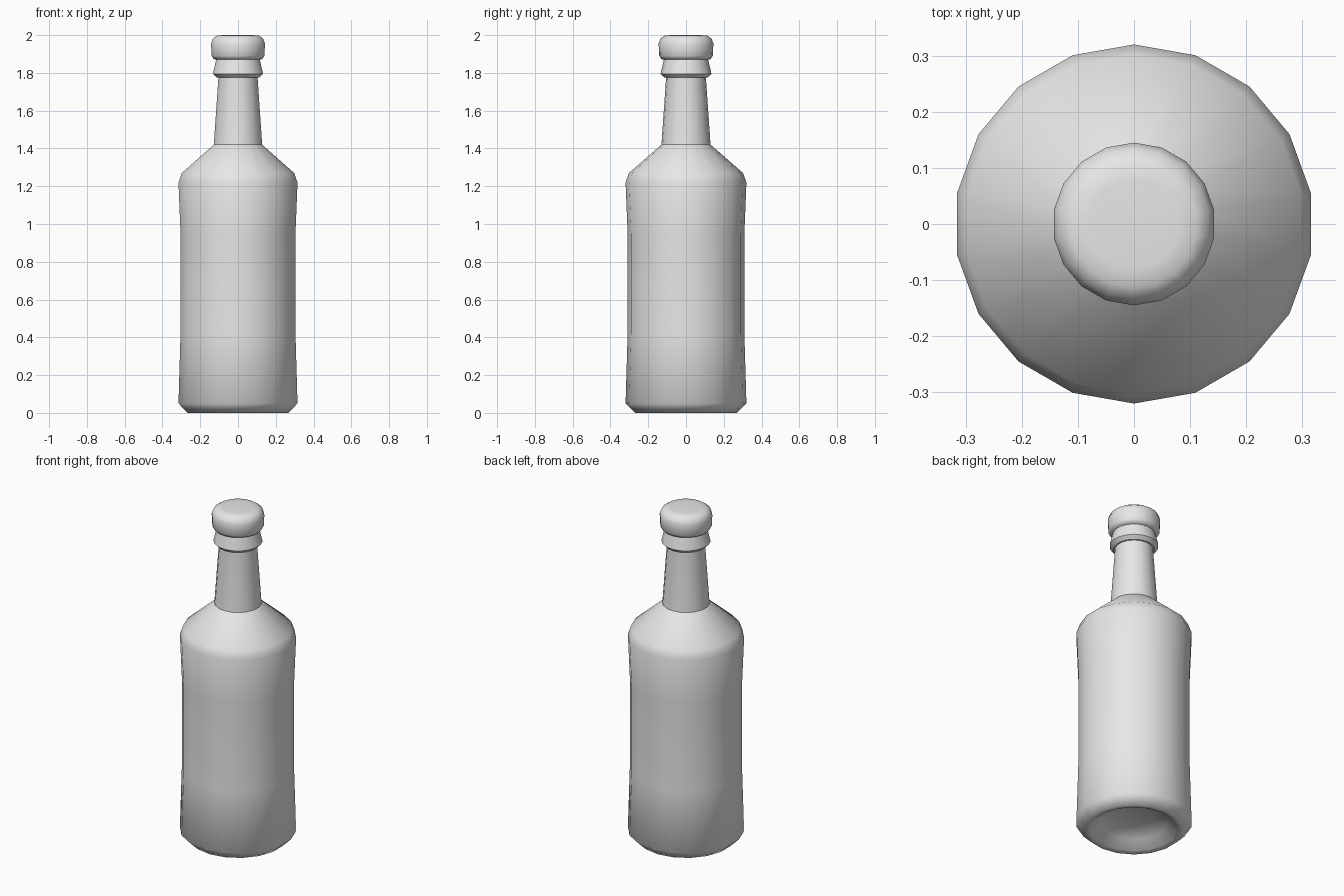
import bpy, bmesh
from math import sin, cos, tau, radians

SIDES = 18

old = bpy.data.objects.get("Cube")
if old:
    bpy.data.objects.remove(old, do_unlink=True)

grey = bpy.data.materials.new("light grey")
grey.use_nodes = True
grey.diffuse_color = (0.8, 0.8, 0.8, 1)
grey.node_tree.nodes["Principled BSDF"].inputs["Base Color"].default_value = (0.8, 0.8, 0.8, 1)


def lathe(name, profile, close_bottom=False, close_top=False, angle=60):
    """Revolve (radius, height) points, listed bottom to top, around z."""
    bm = bmesh.new()
    rings = []
    for r, z in profile:
        rings.append([bm.verts.new((r * sin(tau * i / SIDES), -r * cos(tau * i / SIDES), z))
                      for i in range(SIDES)])
    for low, high in zip(rings, rings[1:]):
        for i in range(SIDES):
            j = (i + 1) % SIDES
            bm.faces.new((low[i], low[j], high[j], high[i]))
    if close_bottom:
        bm.faces.new(rings[0][::-1])
    if close_top:
        bm.faces.new(rings[-1])
    mesh = bpy.data.meshes.new(name)
    bm.to_mesh(mesh)
    bm.free()
    mesh.materials.append(grey)
    obj = bpy.data.objects.new(name, mesh)
    bpy.context.collection.objects.link(obj)
    bpy.ops.object.select_all(action="DESELECT")
    obj.select_set(True)
    bpy.context.view_layer.objects.active = obj
    bpy.ops.object.shade_smooth_by_angle(angle=radians(angle))
    return obj


# Slightly waisted body with a hollow base and sloping shoulder
lathe("bottle_body", [
    (0.11, 0.08), (0.19, 0.05), (0.24, 0.005), (0.27, 0.0), (0.32, 0.05),
    (0.309, 0.42), (0.309, 0.95), (0.32, 1.22), (0.302, 1.27), (0.13, 1.42),
], close_bottom=True)

# Tapered neck
lathe("bottle_neck", [(0.13, 1.42), (0.105, 1.78), (0.105, 1.88)])

# Flared collar under the cap
lathe("neck_collar", [(0.104, 1.775), (0.114, 1.775), (0.135, 1.795), (0.115, 1.88)], angle=40)

# Rounded stopper cap
lathe("bottle_cap", [
    (0.105, 1.868), (0.13, 1.873), (0.142, 1.89), (0.145, 1.955),
    (0.135, 1.982), (0.113, 1.997), (0.08, 2.0),
], close_bottom=True, close_top=True)
